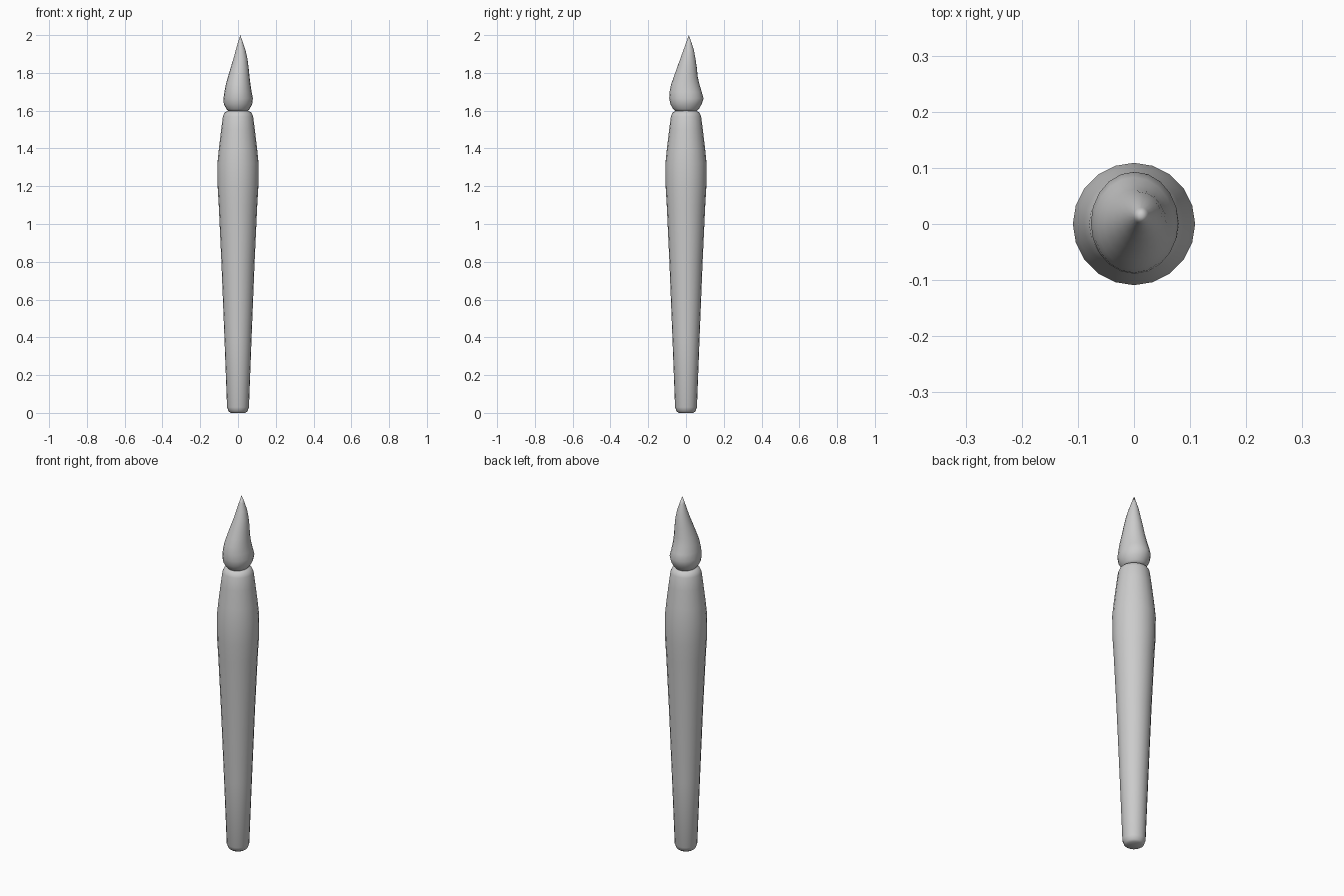
import bpy, bmesh, math

if "Cube" in bpy.data.objects:
    bpy.data.objects.remove(bpy.data.objects["Cube"])

N = 20


def loft(name, rings):
    """Skin elliptical rings (z, cx, cy, rx, ry); zero radius makes a tip, open ends get capped."""
    bm = bmesh.new()
    loops = []
    for z, cx, cy, rx, ry in rings:
        if rx == 0:
            loops.append([bm.verts.new((cx, cy, z))] * N)
        else:
            loops.append([bm.verts.new((cx + rx * math.cos(2 * math.pi * i / N),
                                        cy + ry * math.sin(2 * math.pi * i / N), z))
                          for i in range(N)])
    for a, b in zip(loops, loops[1:]):
        for i in range(N):
            j = (i + 1) % N
            bm.faces.new(list(dict.fromkeys((a[i], a[j], b[j], b[i]))))
    for loop in (loops[0], loops[-1]):
        if len(set(loop)) > 1:
            bm.faces.new(loop)
    bmesh.ops.recalc_face_normals(bm, faces=bm.faces)
    for f in bm.faces:
        f.smooth = True
    me = bpy.data.meshes.new(name)
    bm.to_mesh(me)
    bm.free()
    ob = bpy.data.objects.new(name, me)
    bpy.context.collection.objects.link(ob)
    return ob


# Handle: slim rounded foot, swelling near the top, rounded shoulder
handle = [(0, .038), (.008, .05), (.03, .058), (.4, .072), (.8, .088), (1.1, .102),
          (1.2, .108), (1.32, .109), (1.40, .101), (1.50, .089), (1.57, .08),
          (1.59, .071), (1.60, .053)]
loft("handle", [(z, 0, 0, r, r) for z, r in handle])

# Tip: teardrop leaning towards +x +y
loft("tip", [
    (1.595, 0, 0, .05, .054),
    (1.61, 0, 0, .062, .069),
    (1.635, 0, 0, .075, .083),
    (1.665, .001, .002, .078, .091),
    (1.70, 0, -.002, .072, .085),
    (1.74, .001, -.004, .065, .075),
    (1.78, .004, -.001, .057, .063),
    (1.83, .009, .005, .047, .052),
    (1.875, .013, .010, .037, .040),
    (1.92, .014, .014, .026, .028),
    (1.96, .013, .015, .0135, .0145),
    (2.0, .012, .015, 0, 0),
])
